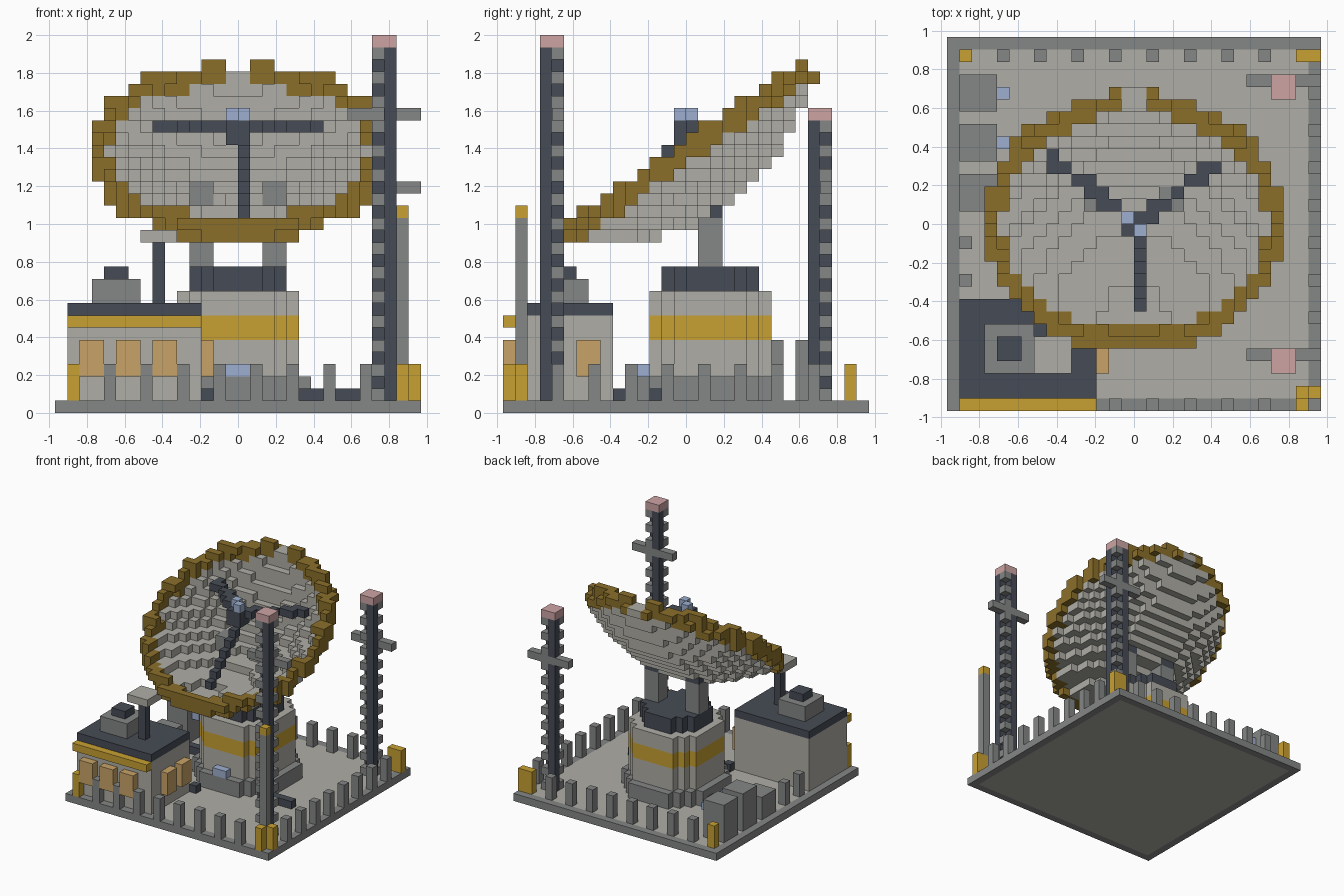
import bpy, bmesh, math
from mathutils import Vector

if "Cube" in bpy.data.objects:
    bpy.data.objects.remove(bpy.data.objects["Cube"])

U = 2 / 31          # edge of one block
N = 15              # half of the plot, in blocks


def material(name, rgb):
    m = bpy.data.materials.new(name)
    lin = [(c / 255 / 12.92) if c < 11 else ((c / 255 + 0.055) / 1.055) ** 2.4 for c in rgb]
    m.diffuse_color = (*lin, 1)
    m.use_nodes = True
    m.node_tree.nodes["Principled BSDF"].inputs["Base Color"].default_value = m.diffuse_color
    return m


LIGHT = material("light_grey", (175, 174, 166))
GREY = material("mid_grey", (133, 135, 134))
DARK = material("dark_slate", (70, 75, 85))
GOLD = material("yellow", (200, 161, 50))
BRONZE = material("bronze", (139, 111, 42))
PINK = material("pink", (205, 164, 164))
BLUE = material("pale_blue", (157, 175, 208))
TAN = material("tan", (200, 164, 104))

# corners of a unit block for each outward direction
SIDES = {
    (1, 0, 0): ((1, 0, 0), (1, 1, 0), (1, 1, 1), (1, 0, 1)),
    (-1, 0, 0): ((0, 0, 0), (0, 0, 1), (0, 1, 1), (0, 1, 0)),
    (0, 1, 0): ((0, 1, 0), (0, 1, 1), (1, 1, 1), (1, 1, 0)),
    (0, -1, 0): ((0, 0, 0), (1, 0, 0), (1, 0, 1), (0, 0, 1)),
    (0, 0, 1): ((0, 0, 1), (1, 0, 1), (1, 1, 1), (0, 1, 1)),
    (0, 0, -1): ((0, 0, 0), (0, 1, 0), (1, 1, 0), (1, 0, 0)),
}


def blocks(name, cells, mat):
    """One mesh holding the outer faces of a set of grid blocks."""
    cells = set(cells)
    bm = bmesh.new()
    for c in cells:
        for d, quad in SIDES.items():
            if (c[0] + d[0], c[1] + d[1], c[2] + d[2]) not in cells:
                bm.faces.new([bm.verts.new(((c[0] + q[0] - N) * U, (c[1] + q[1] - N) * U,
                                            (c[2] + q[2]) * U)) for q in quad])
    bmesh.ops.remove_doubles(bm, verts=bm.verts[:], dist=1e-4)
    bmesh.ops.dissolve_limit(bm, angle_limit=0.01, verts=bm.verts[:], edges=bm.edges[:])
    me = bpy.data.meshes.new(name)
    bm.to_mesh(me)
    bm.free()
    me.materials.append(mat)
    ob = bpy.data.objects.new(name, me)
    bpy.context.collection.objects.link(ob)


def box(i, j, k):
    """Grid cells in inclusive index ranges."""
    return {(a, b, c) for a in range(i[0], i[1] + 1)
            for b in range(j[0], j[1] + 1) for c in range(k[0], k[1] + 1)}


def disc(cx, cy, r, k):
    return {c for c in box((0, 29), (0, 29), k)
            if math.hypot(c[0] + 0.5 - cx, c[1] + 0.5 - cy) <= r}


def line(a, b):
    a, b = Vector(a), Vector(b)
    n = 2 * int(max(abs(x) for x in b - a))
    return {tuple(int(math.floor(x + 0.5)) for x in a.lerp(b, t / n)) for t in range(n + 1)}


# ground slab with border
floor = box((1, 28), (1, 28), (0, 0))
blocks("floor", floor, LIGHT)
blocks("floor_border", box((0, 29), (0, 29), (0, 0)) - floor, GREY)

# corner markers and fence posts
corners = {(1, 0), (1, 28), (28, 0), (28, 1), (29, 1), (28, 28), (29, 28)}
blocks("corner_markers", {(i, j, k) for i, j in corners for k in (1, 2, 3)}, GOLD)
fence = {p for s in range(4, 28, 3) for p in ((s, 0), (s, 28), (29, s))} | {(1, 10), (1, 13)}
blocks("fence_posts", {(i, j, k) for i, j in fence for k in (1, 2, 3)}, GREY)
blocks("lamp_post", box((28, 28), (1, 1), (4, 15)), GREY)
blocks("lamp", {(28, 1, 16)}, GOLD)

# lattice towers: (label, first row, cap level, crossbar level)
for label, j, top, bar_k in (("front", 3, 30, 24), ("back", 25, 24, 18)):
    bar = box((24, 29), (j + 1, j + 1), (bar_k, bar_k))
    legs = box((27, 27), (j, j), (1, top - 1)) | box((26, 26), (j + 1, j + 1), (1, top - 1))
    rungs = {c for k in range(1, top, 2) for c in ((26, j, k), (27, j + 1, k))}
    blocks(label + "_tower_legs", legs - bar, DARK)
    blocks(label + "_tower_rungs", rungs - bar, GREY)
    blocks(label + "_tower_crossbar", bar, GREY)
    blocks(label + "_tower_beacon", box((26, 27), (j, j + 1), (top, top)), PINK)

# control building
blocks("building_walls", box((1, 11), (1, 8), (1, 7)), LIGHT)
blocks("building_roof", box((1, 11), (1, 8), (8, 8)), DARK)
blocks("building_trim", box((1, 11), (0, 0), (7, 7)), GOLD)
windows = set()
for i in (2, 5, 8):
    windows |= box((i, i + 1), (0, 0), (3, 5))
for j in (3, 6):
    windows |= box((12, 12), (j, j + 1), (3, 5))
blocks("building_windows", windows, TAN)
blocks("roof_unit", box((3, 6), (3, 6), (9, 10)), GREY)
blocks("roof_unit_fan", box((4, 5), (4, 5), (11, 11)), DARK)
blocks("roof_mast", box((8, 8), (4, 4), (9, 13)), DARK)
blocks("roof_mast_plate", box((7, 9), (3, 5), (14, 14)), LIGHT)

# equipment cabinets along the left side
for n, j in enumerate((24, 20, 16)):
    blocks("cabinet_%d" % n, box((1, 3), (j, j + 2), (1, 5 if n < 2 else 3)), GREY)
blocks("cabinet_lights", {(4, 25, 4), (4, 21, 4)}, BLUE)

# pedestal
blocks("pedestal_foot", disc(15, 17, 6.3, (1, 2)), GREY)
drum = disc(15, 17, 5.15, (3, 9))
blocks("pedestal_drum", {c for c in drum if c[2] not in (6, 7)}, LIGHT)
blocks("pedestal_band", {c for c in drum if c[2] in (6, 7)}, GOLD)
blocks("pedestal_cap", disc(15, 17, 4.3, (10, 11)), DARK)
blocks("pedestal_light", box((14, 15), (11, 11), (3, 3)), BLUE)
cable = box((20, 24), (12, 12), (1, 1)) | {(12, 9, 1)} | box((5, 8), (18, 18), (1, 1))
blocks("cables", cable - disc(15, 17, 6.3, (1, 2)), DARK)

# yoke arms carrying the dish
yoke = box((11, 12), (16, 17), (12, 18)) | box((17, 18), (16, 17), (12, 18))
blocks("yoke_arms", {c for c in yoke if c[2] != 16}, GREY)
blocks("yoke_pivots", {c for c in yoke if c[2] == 16}, DARK)

# tilted parabolic dish: shell and rim chosen by distance along and around the axis
tilt = math.radians(34.5)
axis = Vector((0, -math.sin(tilt), math.cos(tilt)))
centre = Vector((15, 15, 21.6))
shell, rim = set(), set()
for c in box((2, 27), (4, 25), (13, 29)):
    d = Vector(c) + Vector((0.5, 0.5, 0.5)) - centre
    w = d.dot(axis)
    u = (d - w * axis).length
    if 10.75 < u < 12.15 and -1.1 < w < 0.75:
        if c[0] in (14, 15) and c[1] > 20:      # notch at the top of the rim
            if c[2] < 28:
                shell.add(c)
        else:
            rim.add(c)
    elif u < 11.5 and abs(w + 5.1 * (1 - (u / 12) ** 2)) < 0.8:
        shell.add(c)
blocks("dish_shell", shell - yoke, LIGHT)
blocks("dish_rim", rim, BRONZE)

# feed tripod and receiver
legs = line((14, 15, 23), (7, 20, 23)) | line((15, 15, 23), (22, 20, 23))
legs |= line((15, 14, 22), (15, 8, 16)) | box((14, 15), (14, 15), (22, 23))
blocks("feed_tripod", legs - shell - rim | box((7, 7), (20, 20), (23, 23))
       - rim - shell, DARK)
blocks("feed_receiver", {(14, 15, 24), (15, 14, 24)}, BLUE)
